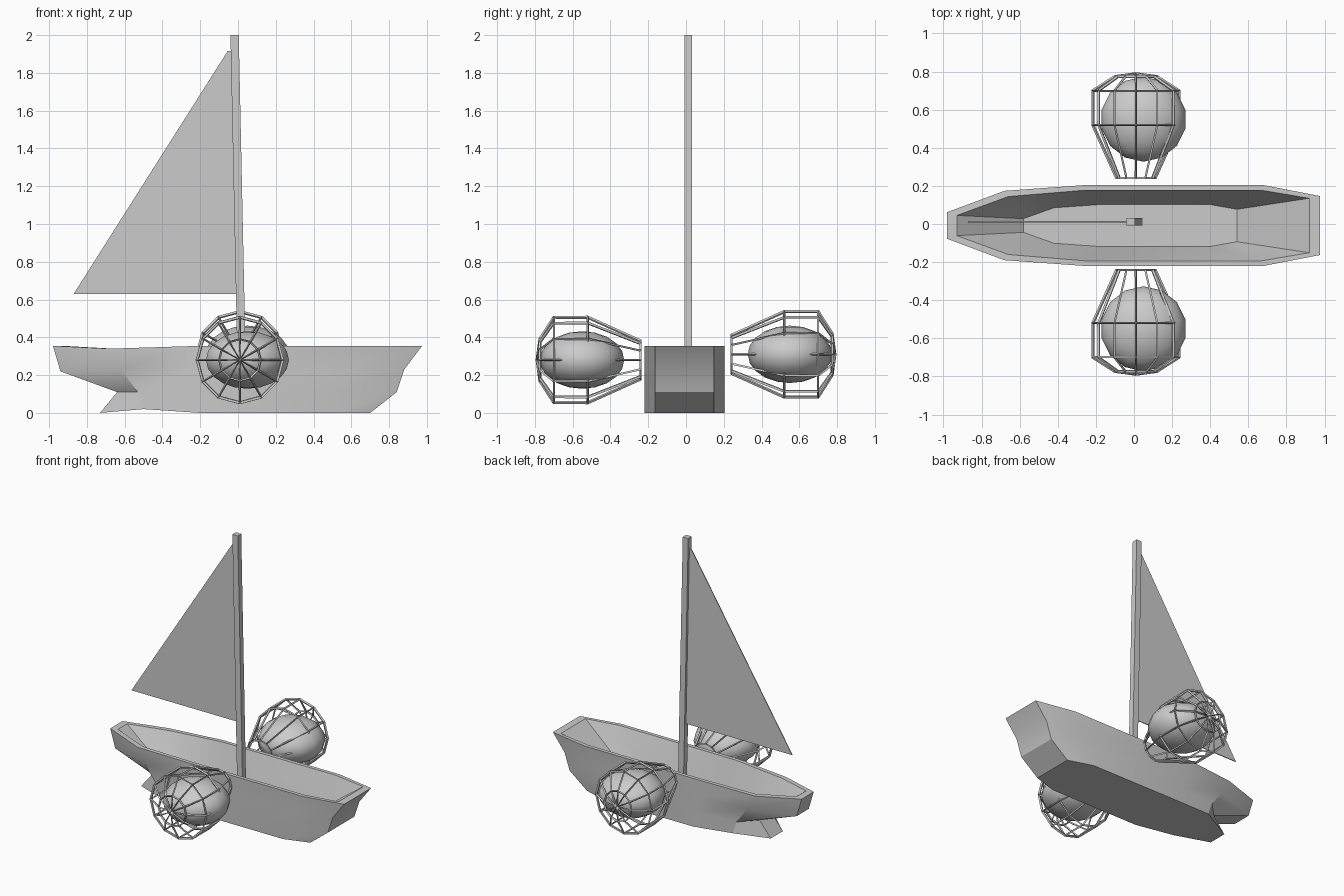
import bpy, bmesh, math

if "Cube" in bpy.data.objects:
    bpy.data.objects.remove(bpy.data.objects["Cube"])


def new_object(name, verts, faces):
    mesh = bpy.data.meshes.new(name)
    mesh.from_pydata(verts, [], faces)
    bm = bmesh.new()
    bm.from_mesh(mesh)
    bmesh.ops.recalc_face_normals(bm, faces=bm.faces)
    bm.to_mesh(mesh)
    bm.free()
    obj = bpy.data.objects.new(name, mesh)
    bpy.context.collection.objects.link(obj)
    return obj


def smooth(obj, angle):
    bpy.ops.object.select_all(action='DESELECT')
    obj.select_set(True)
    bpy.context.view_layer.objects.active = obj
    bpy.ops.object.shade_smooth_by_angle(angle=math.radians(angle))


def bridge(rows, n):
    return [(r * n + i, r * n + (i + 1) % n, (r + 1) * n + (i + 1) % n, (r + 1) * n + i)
            for r in range(rows - 1) for i in range(n)]


# Hull: loops from inside floor, over the rim, down to the keel
# each loop: x stations, half widths, heights (bow to stern)
outer_w = (0.07, 0.182, 0.212, 0.212, 0.155)
loops = [
    ((-0.58, -0.42, -0.18, 0.40, 0.54), (0.036, 0.093, 0.11, 0.11, 0.085), (0.08,) * 5),
    ((-0.93, -0.66, -0.26, 0.67, 0.92), (0.053, 0.152, 0.185, 0.185, 0.143), (0.355, 0.34, 0.353, 0.355, 0.355)),
    ((-0.98, -0.68, -0.26, 0.68, 0.975), outer_w, (0.355, 0.34, 0.353, 0.355, 0.355)),
    ((-0.94, -0.62, -0.25, 0.60, 0.88), outer_w, (0.22, 0.23, 0.23, 0.23, 0.23)),
    ((-0.64, -0.53, -0.22, 0.55, 0.84), outer_w, (0.11,) * 5),
    ((-0.73, -0.50, -0.20, 0.52, 0.70), outer_w, (0, 0.02, 0, 0, 0)),
]
verts = []
for xs, ws, zs in loops:
    side = list(zip(xs, ws, zs))
    verts += [(x, w - 0.008, z) for x, w, z in side]
    verts += [(x, -w - 0.008, z) for x, w, z in reversed(side)]
faces = bridge(len(loops), 10)
for base in (0, 50):  # floor and underside as quad strips
    faces += [(base + i, base + i + 1, base + 8 - i, base + 9 - i) for i in range(4)]
hull = new_object("hull", verts, faces)
smooth(hull, 30)

# Mast leaning slightly towards the bow
mast_verts = [(x + dx, 0.012 + dy, z)
              for x, z in ((0.023, 0.08), (-0.018, 2.0))
              for dx, dy in ((-0.022, -0.02), (0.022, -0.02), (0.022, 0.02), (-0.022, 0.02))]
new_object("mast", mast_verts, bridge(2, 4) + [(0, 1, 2, 3), (4, 5, 6, 7)])

# Thin triangular sail with a clipped peak
outline = ((-0.87, 0.63), (-0.005, 0.63), (-0.03, 1.915), (-0.055, 1.915))
sail_verts = [(x, y, z) for y in (0.009, 0.015) for x, z in outline]
new_object("sail", sail_verts, bridge(2, 4) + [(0, 1, 2, 3), (4, 5, 6, 7)])

# Wire cages with a flattened ball inside, one on each side
SPOKES = 12
cage_profile = ((0.24, 0.10), (0.52, 0.226), (0.70, 0.226), (0.773, 0.11))
for name, side, cz in (("near", -1, 0.28), ("far", 1, 0.31)):
    verts = [(0.01 + r * math.cos(a), side * y, cz + r * math.sin(a))
             for y, r in cage_profile
             for a in (2 * math.pi * i / SPOKES for i in range(SPOKES))]
    faces = bridge(4, SPOKES)
    pole = len(verts)
    verts.append((0.01, side * 0.788, cz))
    faces += [(36 + i, 36 + (i + 1) % SPOKES, pole) for i in range(SPOKES)]
    cage = new_object(name + "_cage", verts, faces)
    wire = cage.modifiers.new("wire", 'WIREFRAME')
    wire.thickness = 0.017
    wire.use_even_offset = False
    wire.offset = 0

    bpy.ops.mesh.primitive_uv_sphere_add(segments=14, ring_count=10, radius=1,
                                         location=(0.05, side * 0.55, cz))
    ball = bpy.context.object
    ball.name = name + "_ball"
    ball.scale = (0.225, 0.223, 0.152)
    smooth(ball, 60)
